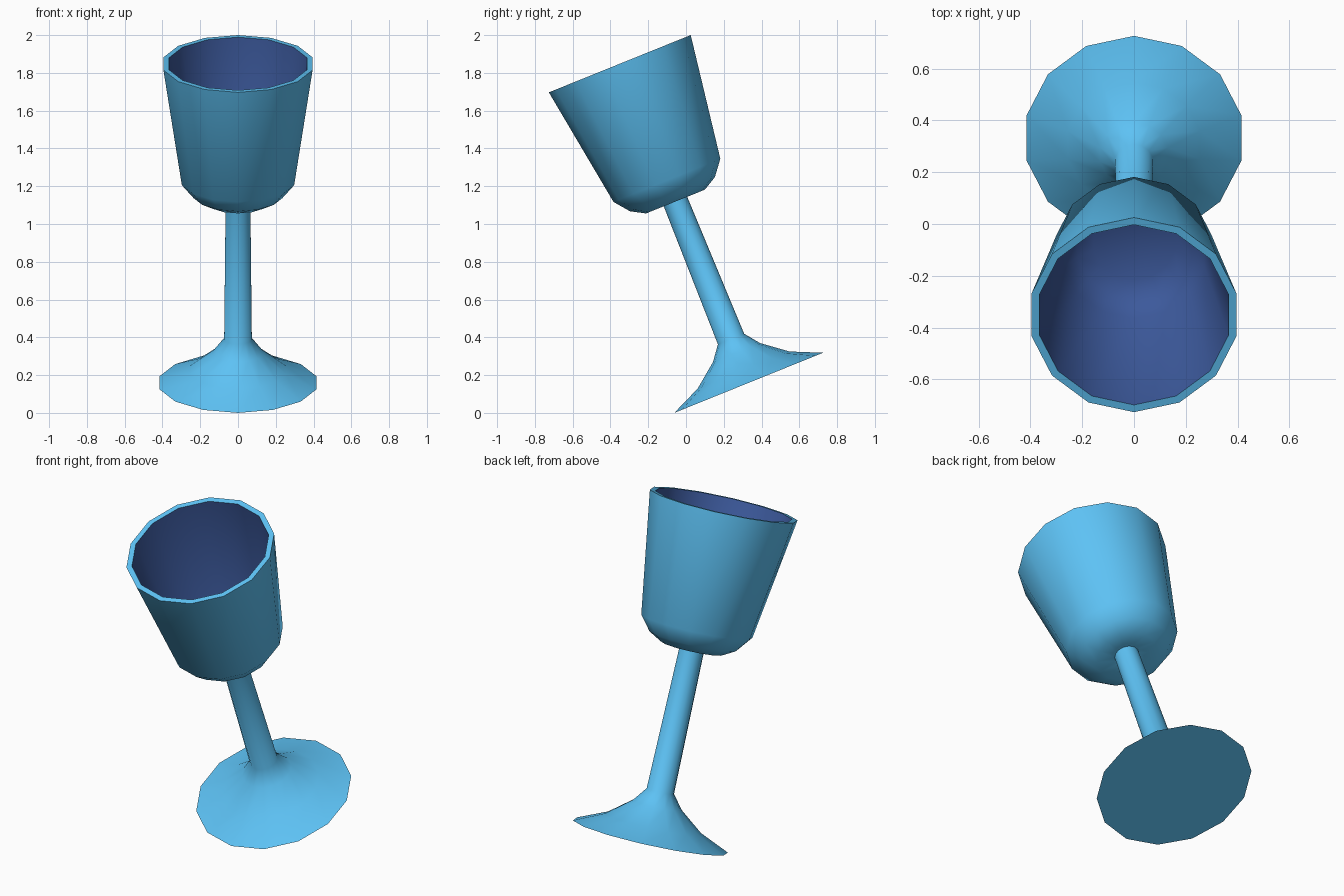
import bpy, bmesh
from math import sin, cos, tau, radians

if "Cube" in bpy.data.objects:
    bpy.data.objects.remove(bpy.data.objects["Cube"])

SIDES = 14
TILT = radians(22)
FOOT_R = 0.425


def material(name, rgb):
    m = bpy.data.materials.new(name)
    m.diffuse_color = (*rgb, 1)
    m.use_nodes = True
    m.node_tree.nodes["Principled BSDF"].inputs["Base Color"].default_value = m.diffuse_color
    return m


def lathe(name, profile, mat):
    """Revolve (radius, height) points about z; radius 0 closes to a pole."""
    bm = bmesh.new()
    rings = []
    for r, h in profile:
        if r == 0:
            rings.append([bm.verts.new((0, 0, h))] * SIDES)
        else:
            rings.append([bm.verts.new((r * sin(tau * i / SIDES), -r * cos(tau * i / SIDES), h))
                          for i in range(SIDES)])
    for a, b in zip(rings, rings[1:]):
        for i in range(SIDES):
            j = (i + 1) % SIDES
            bm.faces.new(dict.fromkeys((a[i], a[j], b[j], b[i])))
    me = bpy.data.meshes.new(name)
    bm.to_mesh(me)
    bm.free()
    me.materials.append(mat)
    ob = bpy.data.objects.new(name, me)
    bpy.context.collection.objects.link(ob)
    # tip the goblet toward the front, resting on the edge of its foot
    ob.rotation_euler = (TILT, 0, 0)
    ob.location = (0, 0.332, FOOT_R * sin(TILT))
    bpy.ops.object.select_all(action='DESELECT')
    ob.select_set(True)
    bpy.context.view_layer.objects.active = ob
    bpy.ops.object.shade_smooth_by_angle(angle=radians(60))
    return ob


light_blue = material("light_blue", (0.11, 0.54, 0.91))
dark_blue = material("dark_blue", (0.045, 0.10, 0.33))

# foot, stem, outer bowl and flat rim
lathe("goblet_body", [
    (0, 0), (FOOT_R, 0), (0.262, 0.073), (0.134, 0.173), (0.075, 0.25),
    (0.067, 1.045), (0.168, 1.035), (0.242, 1.077), (0.305, 1.156),
    (0.405, 1.822), (0.375, 1.822)], light_blue)

# inside of the bowl
lathe("bowl_lining", [
    (0.375, 1.822), (0.278, 1.17), (0.225, 1.105), (0.16, 1.07), (0, 1.065)], dark_blue)
